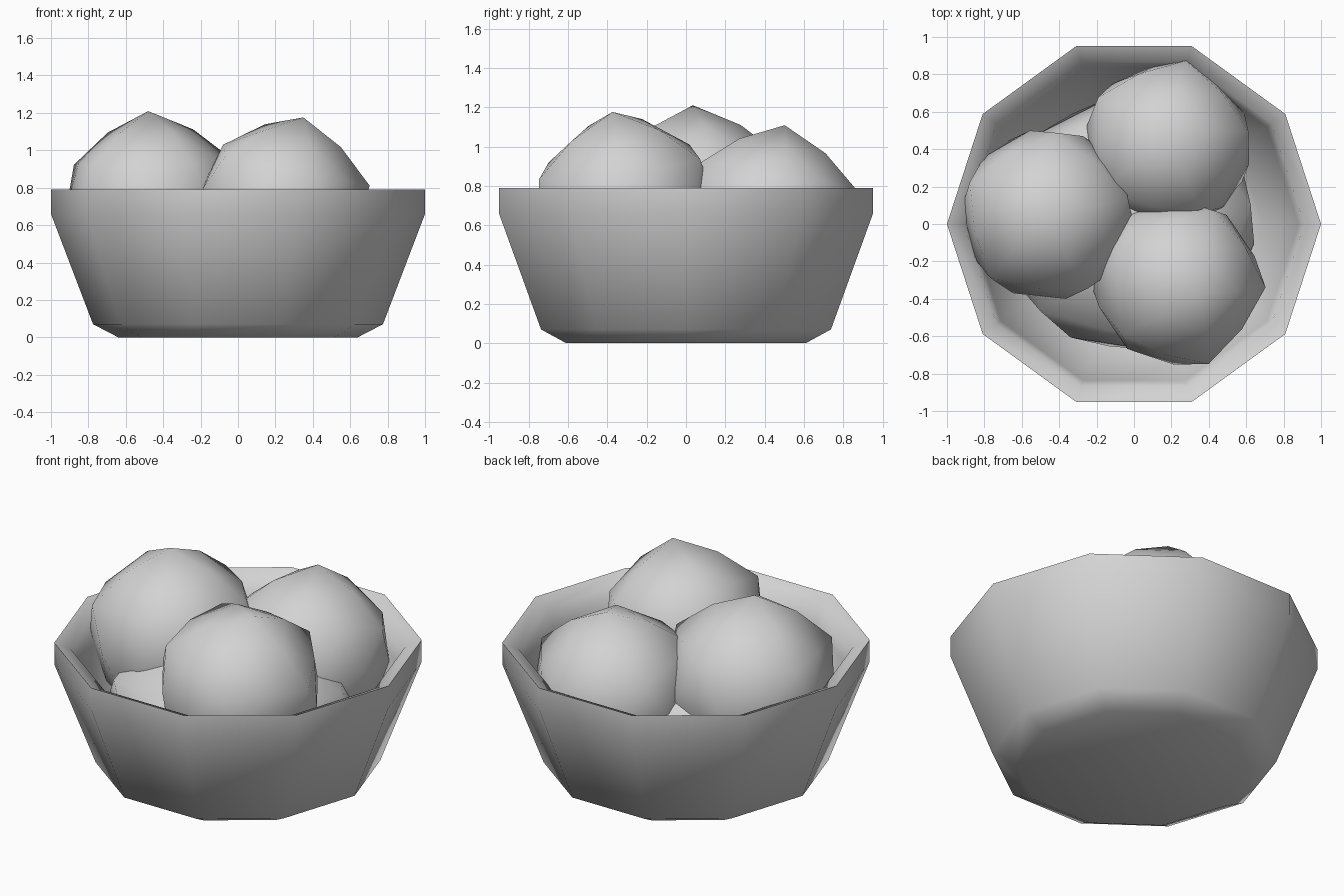
import bpy, bmesh
from math import cos, sin, pi, radians
from mathutils import Matrix

if "Cube" in bpy.data.objects:
    bpy.data.objects.remove(bpy.data.objects["Cube"], do_unlink=True)

grey = bpy.data.materials.new("light_grey")
grey.use_nodes = True
colour = (0.65, 0.65, 0.65, 1)
grey.diffuse_color = colour
grey.node_tree.nodes["Principled BSDF"].inputs["Base Color"].default_value = colour


def finish(name, bm):
    bmesh.ops.recalc_face_normals(bm, faces=bm.faces)
    for f in bm.faces:
        f.smooth = True
    mesh = bpy.data.meshes.new(name)
    bm.to_mesh(mesh)
    bm.free()
    mesh.materials.append(grey)
    ob = bpy.data.objects.new(name, mesh)
    bpy.context.collection.objects.link(ob)


# Ten-sided bowl: (radius, height) from the foot, over the rim, to the inner floor
profile = [(0.64, 0), (0.775, 0.07), (1, 0.66), (1, 0.79),
           (0.91, 0.75), (0.88, 0.64), (0.69, 0.13), (0.58, 0.08)]
sides = 10
bm = bmesh.new()
rings = [[bm.verts.new((r * cos(2 * pi * k / sides), r * sin(2 * pi * k / sides), z))
          for k in range(sides)] for r, z in profile]
for a, b in zip(rings, rings[1:]):
    for k in range(sides):
        n = (k + 1) % sides
        bm.faces.new((a[k], a[n], b[n], b[k]))
bm.faces.new(rings[0])
bm.faces.new(rings[-1])
# Crisp outer rim
for e in bm.edges:
    if all(v in rings[3] for v in e.verts):
        e.smooth = False
finish("bowl", bm)


# Lumpy balls: twelve proud corners, with the points between them drawn in.
# Tilt turns the top corner, twist spins the ball first.
def ball(name, centre, radius, tilt=(0, 0), twist=0, flatten=1):
    bm = bmesh.new()
    bmesh.ops.create_icosphere(bm, subdivisions=2, radius=radius)
    for v in bm.verts:
        if len(v.link_edges) == 6:
            v.co *= 0.92
    turn = (Matrix.Rotation(tilt[1], 4, 'Y') @ Matrix.Rotation(tilt[0], 4, 'X')
            @ Matrix.Rotation(radians(twist), 4, 'Z'))
    bm.transform(Matrix.Translation(centre) @ Matrix.Diagonal((1, 1, flatten, 1)) @ turn)
    finish(name, bm)


ball("right_ball", (-0.46, 0.05, 0.71), 0.5, (0.03, -0.04), 12)
ball("back_ball", (0.18, 0.42, 0.63), 0.485, (-0.17, 0), 5)
ball("front_ball", (0.23, -0.31, 0.71), 0.485, (0.13, 0.25))

# Low mound filling the bowl beneath the balls
ball("lower_mound", (-0.03, 0, 0.43), 0.74, twist=9, flatten=0.53)
